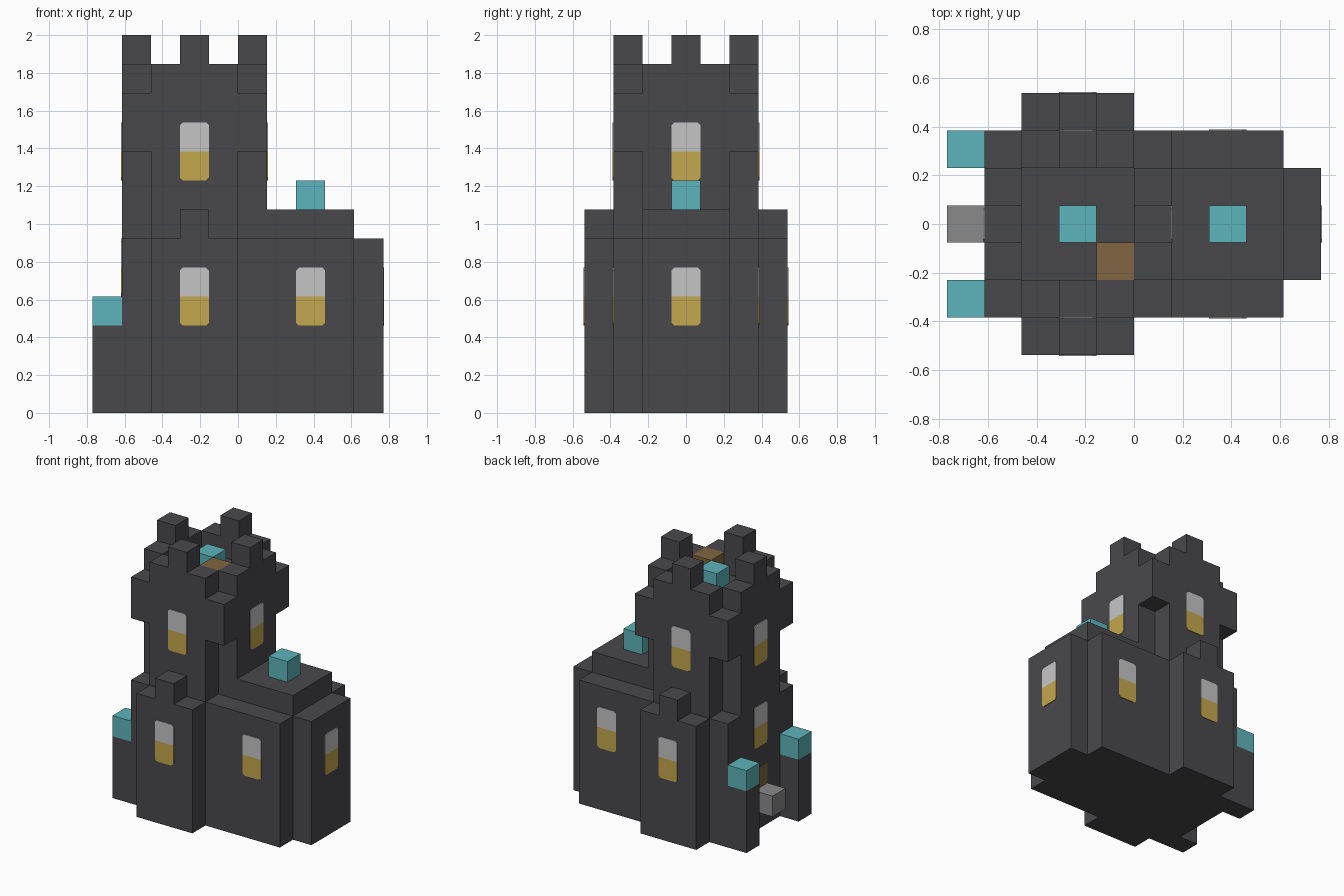
import bpy, bmesh, math
from mathutils import Vector, Matrix

cube = bpy.data.objects.get("Cube")
if cube:
    bpy.data.objects.remove(cube, do_unlink=True)

U = 2 / 13  # one block


def material(name, rgb):
    lin = [((c / 255 + 0.055) / 1.055) ** 2.4 for c in rgb] + [1]
    m = bpy.data.materials.new(name)
    m.use_nodes = True
    m.diffuse_color = lin
    m.node_tree.nodes["Principled BSDF"].inputs["Base Color"].default_value = lin
    return m


STONE = material("dark stone", (73, 72, 76))
CYAN = material("cyan", (92, 181, 187))
PANE = material("pale glass", (197, 197, 198))
GLOW = material("yellow glass", (195, 167, 77))
WOOD = material("brown wood", (129, 101, 65))
GREY = material("grey stone", (138, 138, 138))


def add(name, bm, mat):
    bmesh.ops.recalc_face_normals(bm, faces=bm.faces)
    me = bpy.data.meshes.new(name)
    bm.to_mesh(me)
    bm.free()
    me.materials.append(mat)
    ob = bpy.data.objects.new(name, me)
    bpy.context.collection.objects.link(ob)
    return ob


def prism(name, outline, depth, mat, matrix):
    """Extrude a flat outline along its local z."""
    bm = bmesh.new()
    face = bm.faces.new([bm.verts.new((x, y, 0)) for x, y in outline])
    top = bmesh.ops.extrude_face_region(bm, geom=[face])["geom"]
    bmesh.ops.translate(bm, vec=(0, 0, depth),
                        verts=[v for v in top if isinstance(v, bmesh.types.BMVert)])
    bm.transform(matrix)
    return add(name, bm, mat)


def box(name, x, y, z, mat=STONE):
    """Box from block ranges on each axis."""
    outline = [(x[0], y[0]), (x[1], y[0]), (x[1], y[1]), (x[0], y[1])]
    return prism(name, outline, z[1] - z[0], mat,
                 Matrix.Scale(U, 4) @ Matrix.Translation((0, 0, z[0])))


def plate(name, outline, pos, angle, mat):
    """Thin upright plate; angle 0 faces the front."""
    m = (Matrix.Translation(Vector(pos) * U) @ Matrix.Rotation(angle, 4, 'Z')
         @ Matrix.Rotation(math.pi / 2, 4, 'X') @ Matrix.Scale(U, 4))
    return prism(name, outline, 0.03, mat, m)


def window(name, pos, angle):
    h, c = 0.5, 0.1
    lower = [(-h, 1), (-h, c), (c - h, 0), (h - c, 0), (h, c), (h, 1)]
    upper = [(x, 2 - y) for x, y in lower]
    plate(name + "_lower", lower, pos, angle, GLOW)
    plate(name + "_upper", upper, pos, angle, PANE)


# Main hall and side wing
box("main_hall", (-4, 4), (-2.5, 2.5), (0, 6))
box("wing_bay", (4, 5), (-1.5, 1.5), (0, 6))
box("wing_roof", (1, 4), (-1.5, 1.5), (6, 7))
box("wing_roof_lamp", (2, 3), (-0.5, 0.5), (7, 8), CYAN)

# Front and back buttresses, entrance pillars
for side, s in (("front", -1), ("back", 1)):
    box(side + "_buttress", (-3, 0), sorted((2.5 * s, 3.5 * s)), (0, 6))
    box(side + "_buttress_merlon", (-2, -1), sorted((2.5 * s, 3.5 * s)), (6, 7))
    ys = sorted((1.5 * s, 2.5 * s))
    box(side + "_entrance_pillar", (-5, -4), ys, (0, 3))
    box(side + "_entrance_lamp", (-5, -4), ys, (3, 4), CYAN)

# Tower shaft with notched corners
quarter = [(2.5, -1.5), (2.5, 1.5), (1.5, 1.5)]
cross = []
for k in range(4):
    for px, py in quarter:
        v = Matrix.Rotation(k * math.pi / 2, 2) @ Vector((px, py))
        cross.append((v.x - 1.5, v.y))
prism("tower_shaft", cross, 3, STONE,
      Matrix.Scale(U, 4) @ Matrix.Translation((0, 0, 6)))
box("tower_head", (-4, 1), (-2.5, 2.5), (9, 11))

# Parapets and merlons
for side, s in (("front", -1), ("back", 1)):
    ys = sorted((1.5 * s, 2.5 * s))
    box(side + "_parapet", (-3, 0), ys, (11, 12))
    box(side + "_merlon", (-2, -1), ys, (12, 13))
for side, x in (("right", -4), ("left", 0)):
    box(side + "_parapet", (x, x + 1), (-1.5, 1.5), (11, 12))
    box(side + "_merlon", (x, x + 1), (-0.5, 0.5), (12, 13))
box("tower_lamp", (-2, -1), (-0.5, 0.5), (11, 12), CYAN)
box("tower_crate", (-1, 0), (-1.5, -0.5), (11, 12), WOOD)

# Door and step
plate("door", [(-0.5, 0), (0.5, 0), (0.5, 2), (-0.5, 2)], (-4, 0, 1), -math.pi / 2, WOOD)
box("door_step", (-5, -4), (-0.5, 0.5), (1, 2), GREY)

# Windows
for side, s, a in (("front", -1, 0), ("back", 1, math.pi)):
    window(side + "_buttress_window", (-1.5, 3.5 * s, 3), a)
    window(side + "_hall_window", (2.5, 2.5 * s, 3), a)
    window(side + "_tower_window", (-1.5, 2.5 * s, 8), a)
for side, x, a in (("left", 1, math.pi / 2), ("right", -4, -math.pi / 2)):
    window(side + "_tower_window", (x, 0, 8), a)
window("left_bay_window", (5, 0, 3), math.pi / 2)
window("right_hall_window", (-4, 0, 4), -math.pi / 2)
